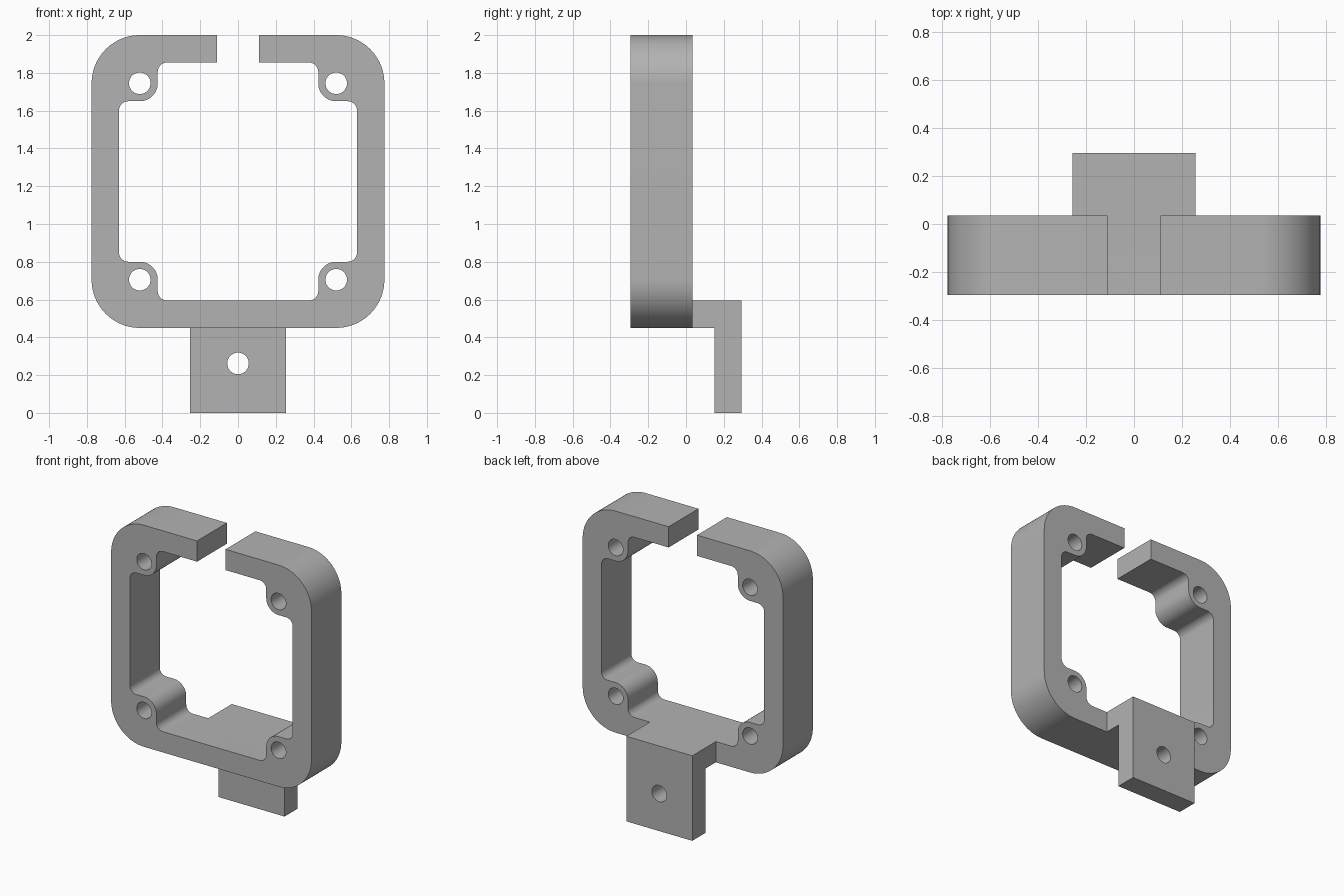
import bpy, bmesh
from math import radians, cos, sin
from mathutils import Vector

if "Cube" in bpy.data.objects:
    bpy.data.objects.remove(bpy.data.objects["Cube"], do_unlink=True)

grey = bpy.data.materials.new("plain grey")
grey.use_nodes = True
grey.diffuse_color = (0.45, 0.45, 0.45, 1)
grey.node_tree.nodes["Principled BSDF"].inputs["Base Color"].default_value = (0.45, 0.45, 0.45, 1)

MID = 1.225                      # height of the ring centre
FRONT, BACK = -0.295, 0.035      # depth of the ring
HOLE_X, HOLE_Z, HOLE_R = 0.52, 0.52, 0.057
TAB_HALF, TAB_BACK = 0.255, 0.295


def arc(cx, cz, r, start, end, steps=14):
    angles = [radians(start + (end - start) * i / steps) for i in range(steps + 1)]
    return [(cx + r * cos(a), cz + r * sin(a)) for a in angles]


def prism(name, points, place, sweep):
    """Extrude a closed 2D profile, put in space by place(), along sweep."""
    bm = bmesh.new()
    face = bm.faces.new([bm.verts.new(place(*p)) for p in points])
    out = bmesh.ops.extrude_face_region(bm, geom=[face])
    moved = [v for v in out["geom"] if isinstance(v, bmesh.types.BMVert)]
    bmesh.ops.translate(bm, verts=moved, vec=Vector(sweep))
    bmesh.ops.recalc_face_normals(bm, faces=bm.faces)
    mesh = bpy.data.meshes.new(name)
    bm.to_mesh(mesh)
    bm.free()
    mesh.materials.append(grey)
    obj = bpy.data.objects.new(name, mesh)
    bpy.context.collection.objects.link(obj)
    return obj


def combine(target, other, operation):
    """Apply a boolean and drop the helper."""
    mod = target.modifiers.new(operation, 'BOOLEAN')
    mod.object, mod.operation, mod.solver = other, operation, 'EXACT'
    bpy.context.view_layer.objects.active = target
    bpy.ops.object.modifier_apply(modifier=mod.name)
    bpy.data.objects.remove(other, do_unlink=True)


def drill(target, x, z):
    cutter = prism("drill", arc(x, z, HOLE_R, 0, 360, 48)[:-1],
                   lambda px, pz: (px, -0.5, pz), (0, 1, 0))
    cutter.hide_render = True
    combine(target, cutter, 'DIFFERENCE')


# Split ring: one quarter of the outline, mirrored round
outer = arc(HOLE_X, HOLE_Z, 0.255, 90, 0, 24)
inner = (arc(0.58, 0.375, 0.05, 0, 90, 10)
         + arc(HOLE_X, HOLE_Z, 0.095, 270, 180)
         + arc(0.375, 0.58, 0.05, 0, 90, 10))


def flip(points):
    return [(x, -z) for x, z in reversed(points)]


right_outer = [(0.11, 0.775)] + outer + flip(outer)
right_inner = flip(inner) + inner + [(0.11, 0.63)]
left_outer = [(-x, z) for x, z in reversed(right_outer)]
left_inner = [(-x, z) for x, z in reversed(right_inner)]
frame = prism("split_frame", right_outer + left_outer + left_inner + right_inner,
              lambda x, z: (x, FRONT, z + MID), (0, BACK - FRONT, 0))

# Corner screw holes
for sx in (-1, 1):
    for sz in (-1, 1):
        drill(frame, sx * HOLE_X, MID + sz * HOLE_Z)

# Bent mounting tab, joined to the bottom bar
top, under = MID - 0.63, MID - 0.775
tab = prism("mounting_tab",
            [(-0.1, top), (TAB_BACK, top), (TAB_BACK, 0), (0.15, 0), (0.15, under), (-0.1, under)],
            lambda y, z: (-TAB_HALF, y, z), (2 * TAB_HALF, 0, 0))
drill(tab, 0, 0.262)
combine(frame, tab, 'UNION')

# Smooth curves, sharp edges
bpy.ops.object.select_all(action='DESELECT')
frame.select_set(True)
bpy.context.view_layer.objects.active = frame
bpy.ops.object.shade_smooth_by_angle(angle=radians(30))
